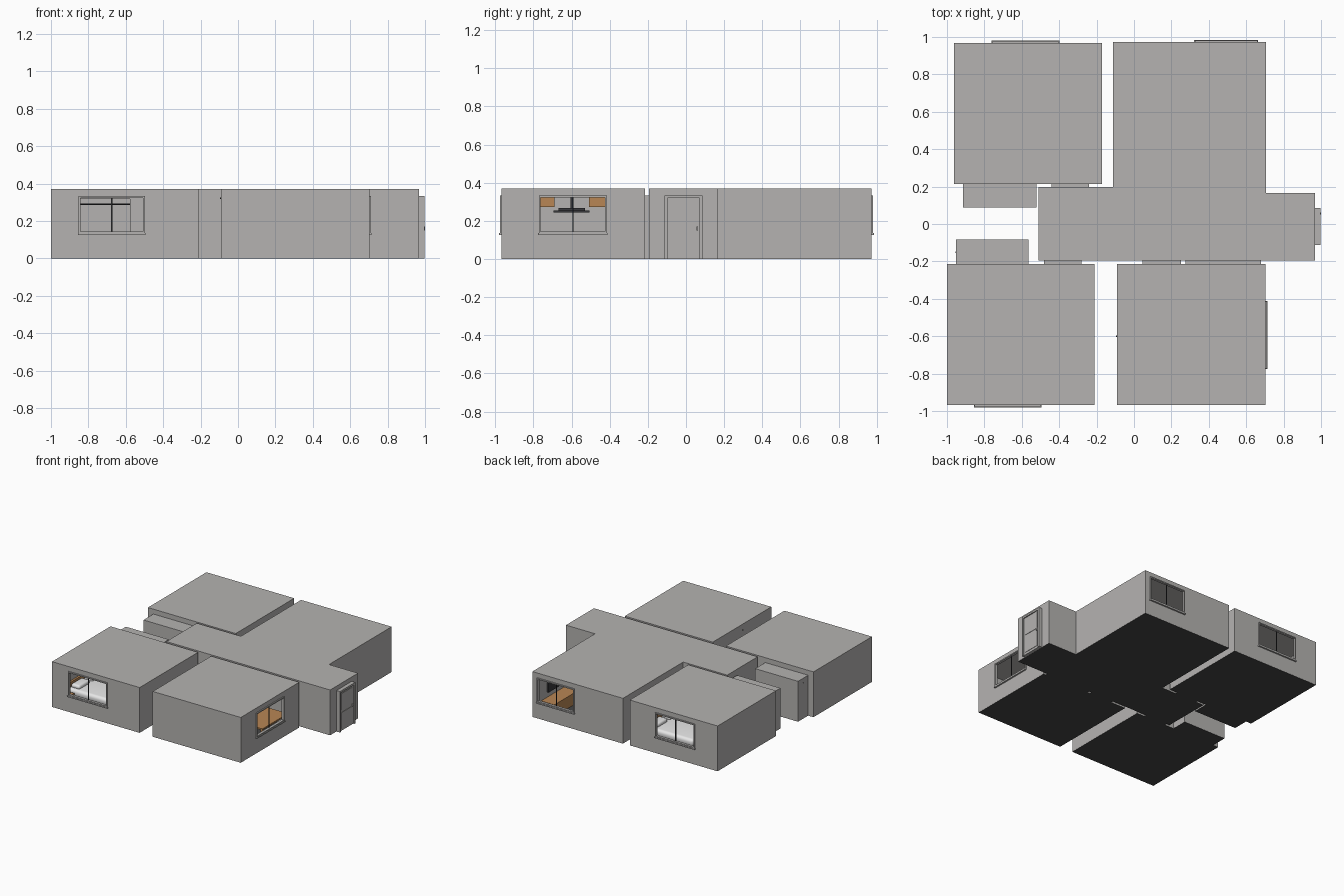
import bpy, bmesh, math
from mathutils import Vector

if "Cube" in bpy.data.objects:
    bpy.data.objects.remove(bpy.data.objects["Cube"])


def mat(name, r, g, b):
    m = bpy.data.materials.new(name)
    m.diffuse_color = (r, g, b, 1)
    m.use_nodes = True
    m.node_tree.nodes["Principled BSDF"].inputs["Base Color"].default_value = m.diffuse_color
    return m


WALL = mat("wall grey", 0.46, 0.45, 0.44)
DARK = mat("dark floor", 0.06, 0.06, 0.06)
WOOD = mat("warm wood", 0.48, 0.24, 0.09)
WHITE = mat("white linen", 0.8, 0.8, 0.8)
BLACK = mat("charcoal", 0.04, 0.04, 0.045)
H, T = 0.37, 0.012


def make(name, bm, m):
    bmesh.ops.recalc_face_normals(bm, faces=bm.faces)
    me = bpy.data.meshes.new(name)
    bm.to_mesh(me)
    bm.free()
    me.materials.append(m)
    ob = bpy.data.objects.new(name, me)
    bpy.context.collection.objects.link(ob)
    return ob


def prism(name, pts, z0, z1, m):
    bm = bmesh.new()
    f = bm.faces.new([bm.verts.new((x, y, z0)) for x, y in pts])
    r = bmesh.ops.extrude_face_region(bm, geom=[f])
    bmesh.ops.translate(bm, vec=(0, 0, z1 - z0),
                        verts=[v for v in r["geom"] if isinstance(v, bmesh.types.BMVert)])
    return make(name, bm, m)


def rect(x0, x1, y0, y1):
    return [(x0, y0), (x1, y0), (x1, y1), (x0, y1)]


def box(name, x0, x1, y0, y1, z0, z1, m, bevel=0):
    ob = prism(name, rect(x0, x1, y0, y1), z0, z1, m)
    if bevel:
        b = ob.modifiers.new("round", "BEVEL")
        b.width, b.segments = bevel, 5
        for p in ob.data.polygons:
            p.use_smooth = True
    return ob


def rod(name, a, b, r, m):
    a, b = Vector(a), Vector(b)
    bm = bmesh.new()
    bmesh.ops.create_cone(bm, cap_ends=True, segments=16, radius1=r, radius2=r, depth=(b - a).length)
    bm.transform((b - a).to_track_quat("Z", "Y").to_matrix().to_4x4())
    bmesh.ops.translate(bm, vec=(a + b) / 2, verts=bm.verts)
    return make(name, bm, m)


def cut(ob, cutter):
    md = ob.modifiers.new("cut", "BOOLEAN")
    md.operation, md.solver, md.object = "DIFFERENCE", "EXACT", cutter
    cutter.hide_render = True
    cutter.hide_set(True)


def inset(pts, t):
    # shrink an axis-aligned counter-clockwise outline by t
    out, n = [], len(pts)
    for i in range(n):
        p, a, b = (Vector(pts[k % n]) for k in (i, i - 1, i + 1))
        d1, d2 = (p - a).normalized(), (b - p).normalized()
        q = p + t * (Vector((-d1.y, d1.x)) + Vector((-d2.y, d2.x)))
        out.append((q.x, q.y))
    return out


def room(name, pts, h=H):
    # hollow shell with a dark floor plate
    ob = prism(name + "_walls", pts, 0.001, h, WALL)
    cut(ob, prism(name + "_cavity_cutter", inset(pts, T), -0.05, h - T, WALL))
    prism(name + "_floor", inset(pts, 0.001), 0, 0.004, DARK)
    return ob


def window(wall, name, axis, at, s, u0, u1):
    # opening, frame bars, sill and centre mullion; s is the outward direction
    z0, z1, w = 0.135, 0.332, 0.009

    def bar(part, a, b, d0, d1, c, d, m=WALL):
        lo, hi = sorted((at + s * d0, at + s * d1))
        if axis == "y":
            return box(name + part, a, b, lo, hi, c, d, m)
        return box(name + part, lo, hi, a, b, c, d, m)
    cut(wall, bar("_cutter", u0 + w, u1 - w, -0.05, 0.05, z0 + w, z1 - w))
    bar("_frame_a", u0, u0 + w, -T, 0.009, z0, z1)
    bar("_frame_b", u1 - w, u1, -T, 0.009, z0, z1)
    bar("_frame_top", u0 + w, u1 - w, -T, 0.009, z1 - w, z1)
    bar("_frame_bottom", u0 + w, u1 - w, -T, 0.009, z0, z0 + w)
    bar("_sill", u0 - 0.003, u1 + 0.003, 0, 0.013, z0 - 0.009, z0)
    c = (u0 + u1) / 2
    bar("_mullion", c - 0.003, c + 0.003, -0.008, -0.003, z0 + w, z1 - w, BLACK)


# rooms and hall
hall = room("hall", [(-0.51, -0.195), (0.967, -0.195), (0.967, 0.165), (0.705, 0.165),
                     (0.705, 0.972), (-0.112, 0.972), (-0.112, 0.197), (-0.51, 0.197)])
bed_a = room("back_bedroom", rect(-0.962, -0.17, 0.214, 0.967))
bed_c = room("front_bedroom", rect(-1.0, -0.21, -0.967, -0.214))
kitchen = room("kitchen", rect(-0.092, 0.702, -0.967, -0.214))
window(bed_a, "back_bedroom_window", "y", 0.967, 1, -0.76, -0.402)
window(hall, "living_window", "y", 0.972, 1, 0.325, 0.66)
window(bed_c, "front_bedroom_window", "y", -0.967, -1, -0.852, -0.498)
window(kitchen, "kitchen_window", "x", 0.702, 1, -0.772, -0.415)

# closets with hanging rails, open to the bedrooms
for n, wall, x0, x1, y0, y1, s in (("back_closet", bed_a, -0.913, -0.522, 0.087, 0.226, 1),
                                   ("front_closet", bed_c, -0.952, -0.565, -0.226, -0.084, -1)):
    h = 0.33
    yi, yo = (y1, y0) if s > 0 else (y0, y1)
    y_end = yi - s * T
    shell = box(n, x0, x1, min(yo, y_end), max(yo, y_end), 0.001, h, WALL)
    void = sorted((yo + s * T, yi + s * 0.02))
    for k, w in enumerate((shell, wall)):
        cut(w, box(n + "_cutter_%d" % k, x0 + T, x1 - T, *void, -0.05, h - T, WALL))
    box(n + "_floor", x0 + 0.001, x1 - 0.001, min(yo, yi) + 0.001, max(yo, yi) - 0.001, 0, 0.004, DARK)
    ym = 0.15 * s
    rod(n + "_rail", (x0 - 0.002, ym, 0.29), (x1 + 0.002, ym, 0.29), 0.004, BLACK)

# doorways joining the rooms
for n, x0, x1, y0, y1 in (("back_bedroom_door", -0.44, -0.24, 0.19, 0.218),
                          ("front_bedroom_door", -0.48, -0.28, -0.218, -0.19),
                          ("kitchen_door", 0.045, 0.25, -0.218, -0.19),
                          ("kitchen_passage", 0.275, 0.68, -0.218, -0.19)):
    box(n, x0, x1, y0, y1, 0.001, 0.332, WALL)
    box(n + "_floor", x0, x1, y0, y1, 0, 0.003, DARK)

# entrance door with frame, panels and handle
box("entrance_core", 0.96, 0.99, -0.11, 0.083, 0.001, 0.332, WALL)
for n, y0, y1, z0, z1 in (("left", -0.113, -0.098, 0, 0.334), ("right", 0.071, 0.086, 0, 0.334),
                          ("top", -0.098, 0.071, 0.319, 0.334)):
    box("entrance_frame_" + n, 0.965, 0.998, y0, y1, z0, z1, WALL)
for n, z0, z1 in (("lower", 0.02, 0.15), ("upper", 0.17, 0.305)):
    box("entrance_panel_" + n, 0.988, 0.993, -0.085, 0.058, z0, z1, WALL)
box("entrance_handle", 0.99, 0.999, 0.052, 0.062, 0.15, 0.17, WALL)


def bed(name, x0, x1, y0, y1, head):
    # head is +1 or -1, the end carrying the headboard and pillows
    box(name + "_base", x0, x1, y0, y1, 0.012, 0.05, WOOD)
    box(name + "_mattress", x0 + 0.005, x1 - 0.005, y0, y1, 0.05, 0.11, WHITE, 0.025)
    hx = x1 if head > 0 else x0
    box(name + "_headboard", hx - 0.008, hx + 0.008, y0 - 0.02, y1 + 0.02, 0.004, 0.137, WOOD)
    px = hx - head * 0.06
    for i in (0, 1):
        c = y0 + (y1 - y0) * (0.27 + 0.46 * i)
        box(name + "_pillow_%d" % i, px - 0.04, px + 0.04, c - 0.07, c + 0.07, 0.1, 0.137, WHITE, 0.017)
    # bedside tables
    for i, c in enumerate((y0 - 0.075, y1 + 0.075)):
        e = hx - head * 0.05
        box(name + "_side_table_%d" % i, e - 0.045, e + 0.045, c - 0.045, c + 0.045, 0.004, 0.1, WOOD)


bed("front_bed", -0.975, -0.52, -0.82, -0.46, -1)
bed("back_bed", -0.64, -0.195, 0.46, 0.82, 1)

# kitchen units along the left wall, with a cooker hood and flue
box("counter", -0.08, 0.06, -0.95, -0.26, 0.004, 0.12, WOOD)
box("worktop", -0.08, 0.065, -0.95, -0.26, 0.12, 0.13, BLACK)
for n, y0, y1 in (("left", -0.95, -0.69), ("right", -0.51, -0.26)):
    box("wall_cupboard_" + n, -0.08, 0.0, y0, y1, 0.272, 0.357, WOOD)
box("hood", -0.08, 0.03, -0.695, -0.505, 0.245, 0.255, BLACK)
box("hood_upper", -0.08, 0.01, -0.67, -0.53, 0.255, 0.268, BLACK)
rod("hood_chimney", (-0.05, -0.6, 0.268), (-0.05, -0.6, 0.357), 0.007, BLACK)
rod("flue", (-0.095, -0.6, 0.32), (-0.05, -0.6, 0.32), 0.004, BLACK)


# dining table
box("table_top", 0.36, 0.64, -0.6, -0.27, 0.108, 0.12, WOOD)
for i in range(4):
    x, y = (0.37, 0.63)[i % 2], (-0.59, -0.28)[i // 2]
    box("table_leg_%d" % i, x - 0.008, x + 0.008, y - 0.008, y + 0.008, 0.004, 0.108, WOOD)

# living room: sideboard, screen and sofa
box("sideboard", 0.57, 0.69, 0.4, 0.88, 0.004, 0.1, WOOD)
box("screen", 0.678, 0.692, 0.48, 0.8, 0.14, 0.3, BLACK)
box("sofa_seat", 0.05, 0.2, 0.42, 0.86, 0.02, 0.08, WHITE, 0.015)
box("sofa_back", 0.0, 0.06, 0.42, 0.86, 0.02, 0.14, WHITE, 0.015)
